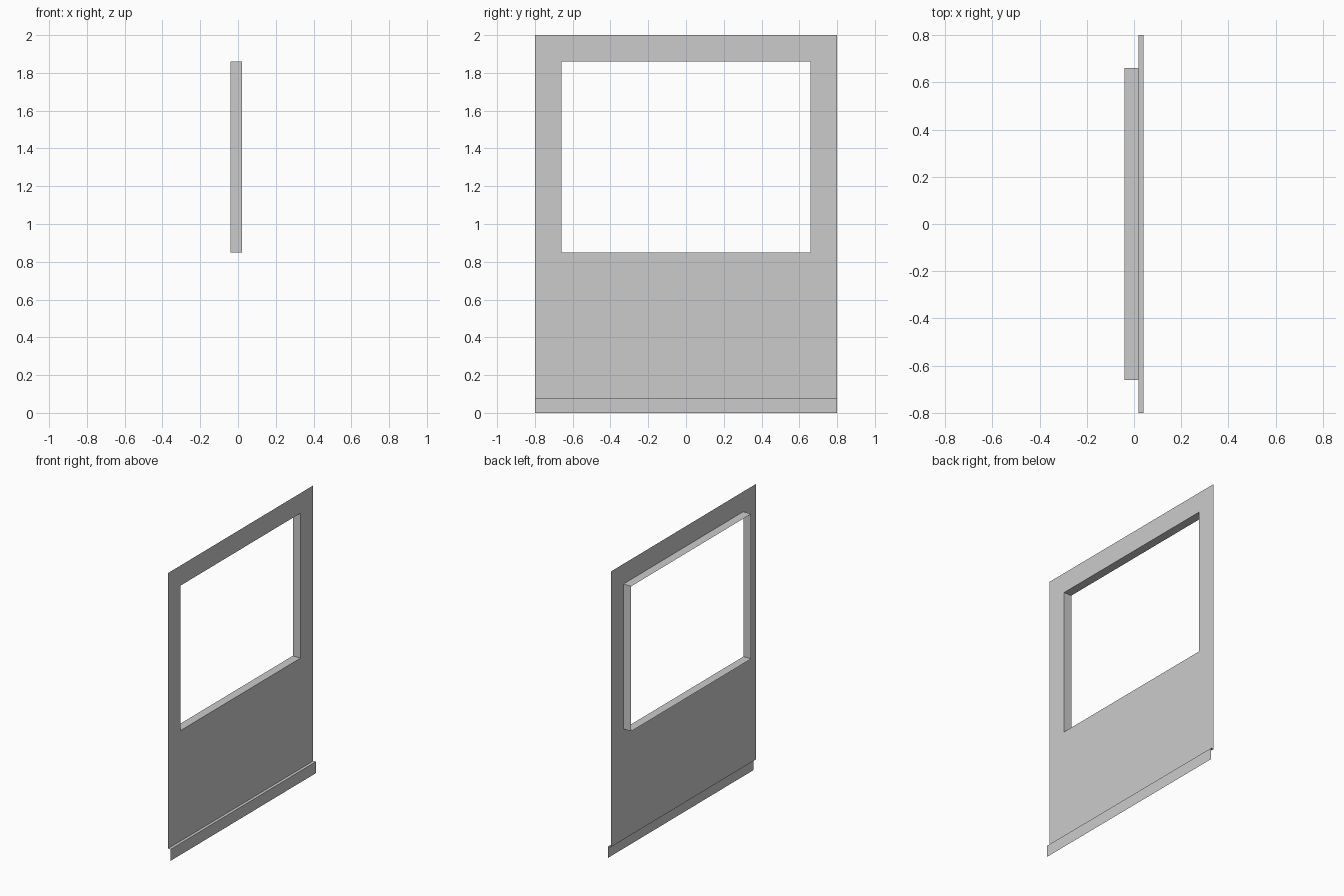
import bpy
import bmesh

if "Cube" in bpy.data.objects:
    bpy.data.objects.remove(bpy.data.objects["Cube"])

HALF_W, HEIGHT = 0.8, 2.0
WALL_X, SKIRT_X, REVEAL_X = 0.02, 0.04, -0.04
SKIRT_H = 0.08
WIN_HALF, WIN_LOW, WIN_TOP = 0.66, 0.85, 1.86


def rectangle(x, half, low, top):
    return [(x, -half, low), (x, half, low), (x, half, top), (x, -half, top)]


def loft(name, loops, closed):
    """Join successive point loops with a sheet of quads."""
    bm = bmesh.new()
    rings = [[bm.verts.new(p) for p in loop] for loop in loops]
    for a, b in zip(rings, rings[1:]):
        n = len(a)
        for i in range(n if closed else n - 1):
            j = (i + 1) % n
            bm.faces.new((a[i], a[j], b[j], b[i]))
    mesh = bpy.data.meshes.new(name)
    bm.to_mesh(mesh)
    bm.free()
    obj = bpy.data.objects.new(name, mesh)
    bpy.context.collection.objects.link(obj)
    return obj


# Wall sheet with the window opening
opening = rectangle(WALL_X, WIN_HALF, WIN_LOW, WIN_TOP)
loft("wall_panel", [rectangle(WALL_X, HALF_W, SKIRT_H, HEIGHT), opening], True)

# Window reveal running back from the opening
loft("window_reveal",
     [opening, rectangle(REVEAL_X, WIN_HALF, WIN_LOW, WIN_TOP)], True)

# Skirting board: front face and top ledge
profile = [(SKIRT_X, 0), (SKIRT_X, SKIRT_H), (WALL_X, SKIRT_H)]
loft("skirting_board",
     [[(x, -HALF_W, z), (x, HALF_W, z)] for x, z in profile], False)
